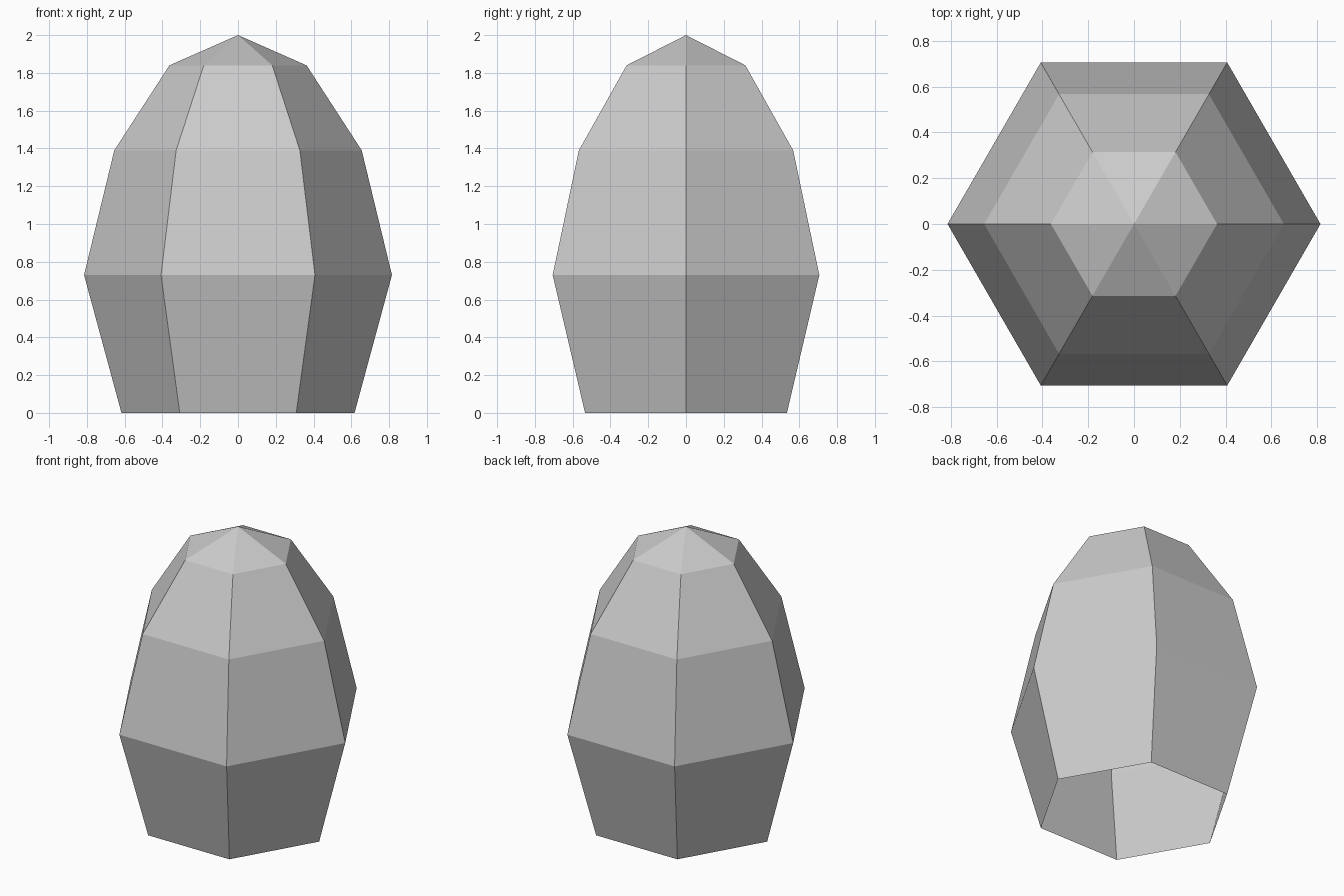
import bpy
import bmesh
from math import cos, sin, pi

if "Cube" in bpy.data.objects:
    bpy.data.objects.remove(bpy.data.objects["Cube"], do_unlink=True)

SIDES = 6
PROFILE = [(0.617, 0.0), (0.815, 0.73), (0.655, 1.39), (0.363, 1.84)]
APEX_Z = 2.0

# Plain grey surface
grey = bpy.data.materials.new("light_grey")
grey.use_nodes = True
colour = (0.6, 0.6, 0.6, 1.0)
grey.diffuse_color = colour
grey.node_tree.nodes["Principled BSDF"].inputs["Base Color"].default_value = colour

# Six-sided faceted shell, open underneath
bm = bmesh.new()
rings = []
for radius, z in PROFILE:
    angles = [2 * pi * i / SIDES for i in range(SIDES)]
    rings.append([bm.verts.new((radius * cos(a), radius * sin(a), z)) for a in angles])
for low, high in zip(rings, rings[1:]):
    for i in range(SIDES):
        j = (i + 1) % SIDES
        bm.faces.new((low[i], low[j], high[j], high[i]))

# Shallow pointed cap
apex = bm.verts.new((0, 0, APEX_Z))
for i in range(SIDES):
    bm.faces.new((rings[-1][i], rings[-1][(i + 1) % SIDES], apex))

mesh = bpy.data.meshes.new("faceted_shell")
bm.to_mesh(mesh)
bm.free()
mesh.materials.append(grey)
shell = bpy.data.objects.new("faceted_shell", mesh)
bpy.context.collection.objects.link(shell)
